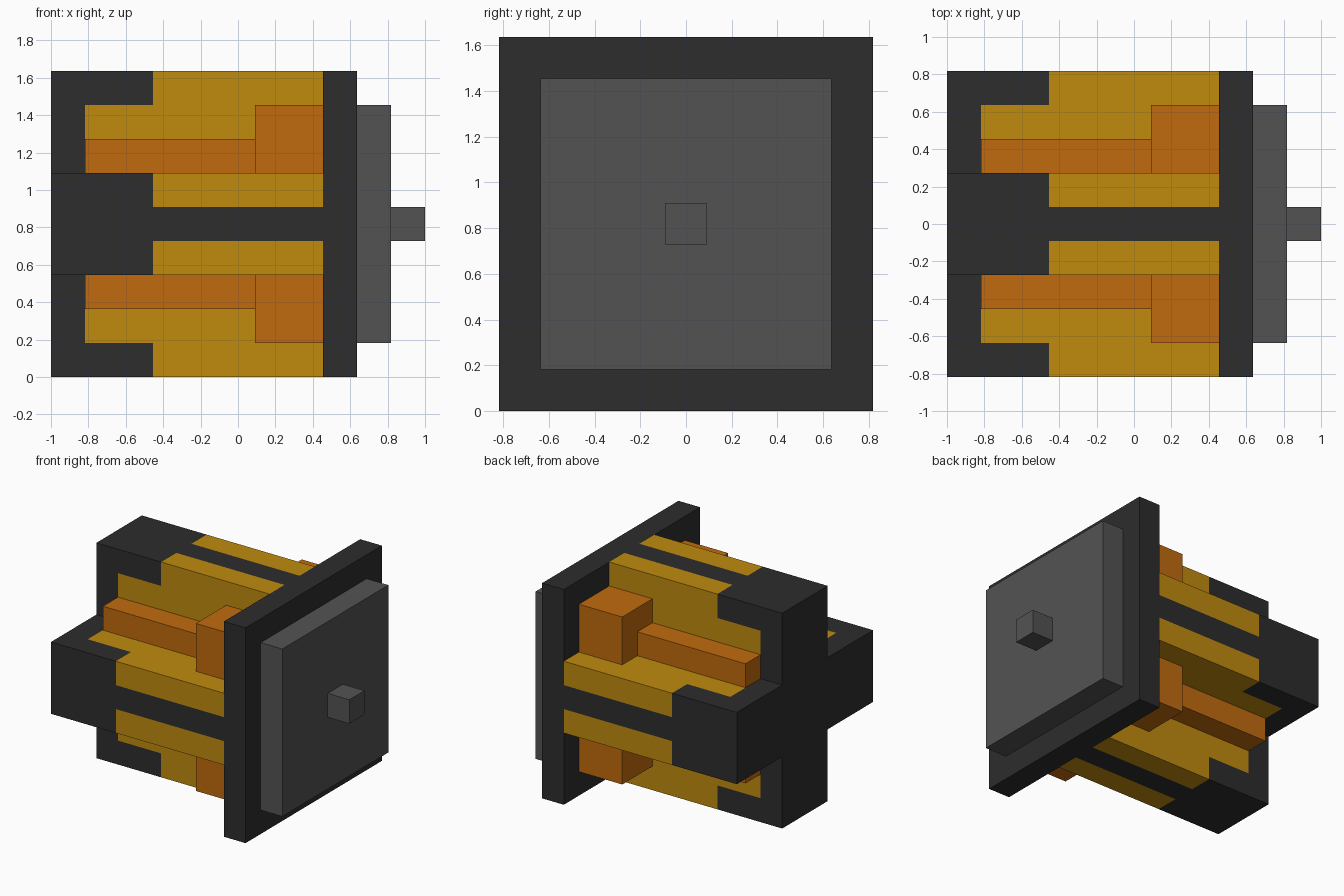
import bpy, bmesh
from mathutils import Vector

if "Cube" in bpy.data.objects:
    bpy.data.objects.remove(bpy.data.objects["Cube"], do_unlink=True)

U = 2 / 11          # one block unit
CZ = 4.5 * U        # height of the long axis


def material(name, rgb):
    m = bpy.data.materials.new(name)
    m.use_nodes = True
    m.diffuse_color = (*rgb, 1)
    m.node_tree.nodes["Principled BSDF"].inputs["Base Color"].default_value = (*rgb, 1)
    return m


black = material("charcoal", (0.026, 0.026, 0.026))
grey = material("mid grey", (0.086, 0.086, 0.086))
yellow = material("amber yellow", (0.53, 0.256, 0.0045))
orange = material("burnt orange", (0.53, 0.146, 0.0045))


def finish(name, bm, *mats):
    bmesh.ops.recalc_face_normals(bm, faces=bm.faces)
    me = bpy.data.meshes.new(name)
    bm.to_mesh(me)
    bm.free()
    for m in mats:
        me.materials.append(m)
    ob = bpy.data.objects.new(name, me)
    ob.location.z = CZ
    bpy.context.collection.objects.link(ob)
    return ob


def box(name, x, y, z, mat):
    """Box from (min, max) ranges in block units, measured from the axis."""
    bm = bmesh.new()
    bmesh.ops.create_cube(bm, size=1)
    for v in bm.verts:
        v.co = Vector([(a + b) / 2 + c * (b - a) for (a, b), c in zip((x, y, z), v.co)]) * U
    return finish(name, bm, mat)


# Cross-shaped body, extruded along x
quarter = [(1.5, 4.5), (1.5, 1.5), (4.5, 1.5)]
outline = []
for _ in range(4):
    outline += quarter
    quarter = [(b, -a) for a, b in quarter]
bm = bmesh.new()
end = bm.faces.new([bm.verts.new((-5.5 * U, a * U, b * U)) for a, b in outline])
ext = bmesh.ops.extrude_face_region(bm, geom=[end], use_keep_orig=True)
bmesh.ops.translate(bm, vec=(8 * U, 0, 0),
                    verts=[g for g in ext["geom"] if isinstance(g, bmesh.types.BMVert)])

# Cut the borders of the painted panels
cuts = [(0, -4.5), (0, -2.5)] + [(ax, s * d) for ax in (1, 2) for s in (-1, 1) for d in (0.5, 3.5)]
for axis, d in cuts:
    n = Vector((0, 0, 0))
    n[axis] = 1
    bmesh.ops.bisect_plane(bm, geom=bm.verts[:] + bm.edges[:] + bm.faces[:],
                           plane_co=n * d * U, plane_no=n)
bmesh.ops.recalc_face_normals(bm, faces=bm.faces)

# Yellow panels on the arm sides, yellow strips on the arm tips
for f in bm.faces:
    if abs(f.normal.x) > 0.5:
        continue
    c = f.calc_center_median() / U
    small, big = sorted((abs(c.y), abs(c.z)))
    if big > 4.4:
        painted = c.x > -2.5 and small > 0.5
    else:
        painted = c.x > -2.5 or (c.x > -4.5 and big < 3.5)
    f.material_index = int(painted)
finish("cross_body", bm, black, yellow)

# Flange, end plate and peg
box("flange", (2.5, 3.5), (-4.5, 4.5), (-4.5, 4.5), black)
box("end_plate", (3.5, 4.5), (-3.5, 3.5), (-3.5, 3.5), grey)
box("peg", (4.5, 5.5), (-0.5, 0.5), (-0.5, 0.5), grey)

# Rod and block in each inner corner
for sy, side in ((-1, "front"), (1, "back")):
    for sz, level in ((-1, "lower"), (1, "upper")):
        def span(s, a, b):
            return tuple(sorted((s * a, s * b)))
        box(f"{level}_{side}_rod", (-4.5, 0.5), span(sy, 1.5, 2.5), span(sz, 1.5, 2.5), orange)
        box(f"{level}_{side}_block", (0.5, 2.5), span(sy, 1.5, 3.5), span(sz, 1.5, 3.5), orange)
